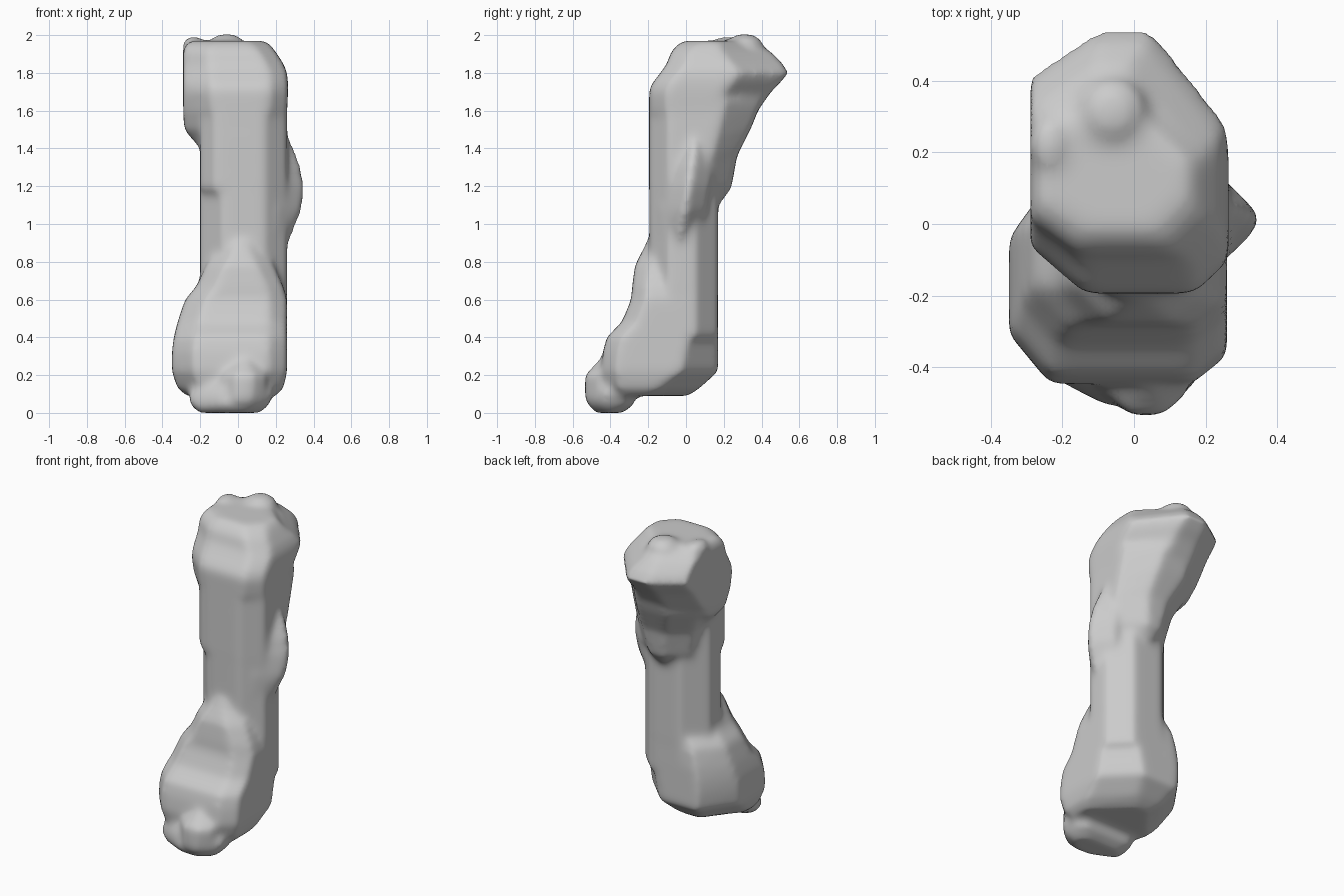
import bpy, bmesh

default = bpy.data.objects.get("Cube")
if default:
    bpy.data.objects.remove(default, do_unlink=True)

stone = bpy.data.materials.new("pale grey stone")
stone.use_nodes = True
stone.diffuse_color = (0.6, 0.6, 0.6, 1)
stone.node_tree.nodes["Principled BSDF"].inputs["Base Color"].default_value = (0.6, 0.6, 0.6, 1)

bm = bmesh.new()


def section(z, x0, x1, y0, y1, cuts):
    """Box outline with four cut corners, counter-clockwise from front -x."""
    (ax, ay), (bx, by), (cx, cy), (dx, dy) = cuts
    outline = [(x0, y0 + ay), (x0 + ax, y0), (x1 - bx, y0), (x1, y0 + by),
               (x1, y1 - cy), (x1 - cx, y1), (x0 + dx, y1), (x0, y1 - dy)]
    return [bm.verts.new((x, y, z)) for x, y in outline]


def loft(levels, cuts, top_cuts=None):
    """Closed solid through levels of (z, x0, x1, y0, y1).
    The corner cuts blend from cuts to top_cuts on the way up."""
    rings = []
    for level in levels:
        t = (level[0] - levels[0][0]) / (levels[-1][0] - levels[0][0])
        width, depth = level[2] - level[1], level[4] - level[3]
        fitted = []
        for low, high in zip(cuts, top_cuts or cuts):
            cx, cy = (a + (b - a) * t for a, b in zip(low, high))
            fitted.append((min(cx, width * .49), min(cy, depth * .49)))
        rings.append(section(*level, fitted))
    for low, high in zip(rings, rings[1:]):
        for i in range(8):
            j = (i + 1) % 8
            bm.faces.new((low[i], low[j], high[j], high[i]))
    bm.faces.new(rings[0][::-1])
    bm.faces.new(rings[-1])


def lump(centre, size):
    made = bmesh.ops.create_icosphere(bm, subdivisions=3, radius=1)
    bmesh.ops.scale(bm, vec=size, verts=made["verts"])
    bmesh.ops.translate(bm, vec=centre, verts=made["verts"])


# Straight shaft, its front right edge fuller in the upper half
loft([(.4, -.2, .26, -.19, .17), (1.3, -.2, .26, -.195, .17)],
     [(.12, .12), (.12, .1), (.12, .12), (.13, .13)])
loft([(1.18, -.2, .26, -.195, .17), (1.72, -.2, .26, -.195, .17)],
     [(.08, .08), (.12, .1), (.12, .12), (.13, .13)])

# Swollen foot, tapering up the front of the shaft
loft([(.09, -.27, .2, -.41, .01), (.13, -.32, .24, -.43, .07),
      (.22, -.35, .26, -.45, .17), (.32, -.35, .26, -.44, .17),
      (.4, -.34, .26, -.42, .17), (.48, -.32, .26, -.34, .17),
      (.6, -.28, .26, -.29, .16), (.67, -.22, .24, -.285, .14),
      (.78, -.17, .19, -.27, .1), (.86, -.12, .15, -.23, .1),
      (.94, -.08, .1, -.19, .1)],
     [(.12, .15), (.1, .08), (.22, .22), (.17, .25)],
     [(.09, .09), (.09, .07), (.05, .05), (.1, .1)])

# Toe under and in front of the foot
loft([(0, -.21, .12, -.48, -.34), (.04, -.25, .16, -.51, -.28),
      (.1, -.26, .19, -.5, -.26), (.16, -.22, .17, -.49, -.2)],
     [(.17, .09), (.08, .07), (.05, .05), (.05, .05)])
loft([(.02, -.05, .1, -.5, -.3), (.07, -.08, .14, -.535, -.3),
      (.2, -.08, .15, -.535, -.3), (.28, -.05, .12, -.46, -.3)],
     [(.07, .06)] * 4)

# Stepped ledges at the back of the neck
loft([(1.08, -.08, .16, 0, .16), (1.19, -.13, .22, 0, .24),
      (1.36, -.17, .26, 0, .27), (1.44, -.21, .26, 0, .31),
      (1.52, -.25, .26, 0, .35), (1.65, -.25, .26, 0, .4)],
     [(.02, .02), (.02, .02), (.12, .12), (.12, .1)],
     [(.02, .02), (.02, .02), (.17, .19), (.16, .14)])

# Head leaning back
loft([(1.4, -.2, .2, -.14, .2), (1.5, -.285, .24, -.17, .3),
      (1.6, -.29, .26, -.19, .38), (1.7, -.29, .265, -.195, .45),
      (1.75, -.29, .265, -.175, .5), (1.8, -.29, .26, -.135, .54),
      (1.85, -.29, .24, -.1, .51), (1.91, -.29, .2, -.08, .45),
      (1.95, -.28, .17, -.045, .39), (1.97, -.25, .14, -.01, .35)],
     [(.17, .18), (.1, .09), (.18, .22), (.18, .14)],
     [(.13, .08), (.09, .09), (.22, .28), (.19, .12)])

# Swelling on the left flank, slanting back as it rises
loft([(.84, .1, .24, -.1, .04), (.95, .1, .29, -.15, .08),
      (1.08, .08, .34, -.14, .11), (1.2, .08, .348, -.12, .13),
      (1.3, .08, .335, -.1, .14), (1.4, .08, .3, -.07, .15),
      (1.5, .1, .25, -.02, .12)],
     [(.01, .01), (.16, .12), (.1, .1), (.01, .01)])

# Crown bumps and a small lump above the foot
lump((-.06, .31, 1.945), (.1, .1, .063))
lump((-.235, .22, 1.935), (.06, .09, .063))
lump((.02, -.17, .86), (.09, .05, .08))

bmesh.ops.recalc_face_normals(bm, faces=bm.faces)
mesh = bpy.data.meshes.new("lumpy_pillar")
bm.to_mesh(mesh)
bm.free()
mesh.materials.append(stone)
pillar = bpy.data.objects.new("lumpy_pillar", mesh)
bpy.context.collection.objects.link(pillar)

# Fuse the parts into one softly weathered surface
fuse = pillar.modifiers.new("fuse", "REMESH")
fuse.mode = "VOXEL"
fuse.voxel_size = .018
fuse.use_smooth_shade = True
soften = pillar.modifiers.new("soften", "SMOOTH")
soften.factor = .5
soften.iterations = 14
